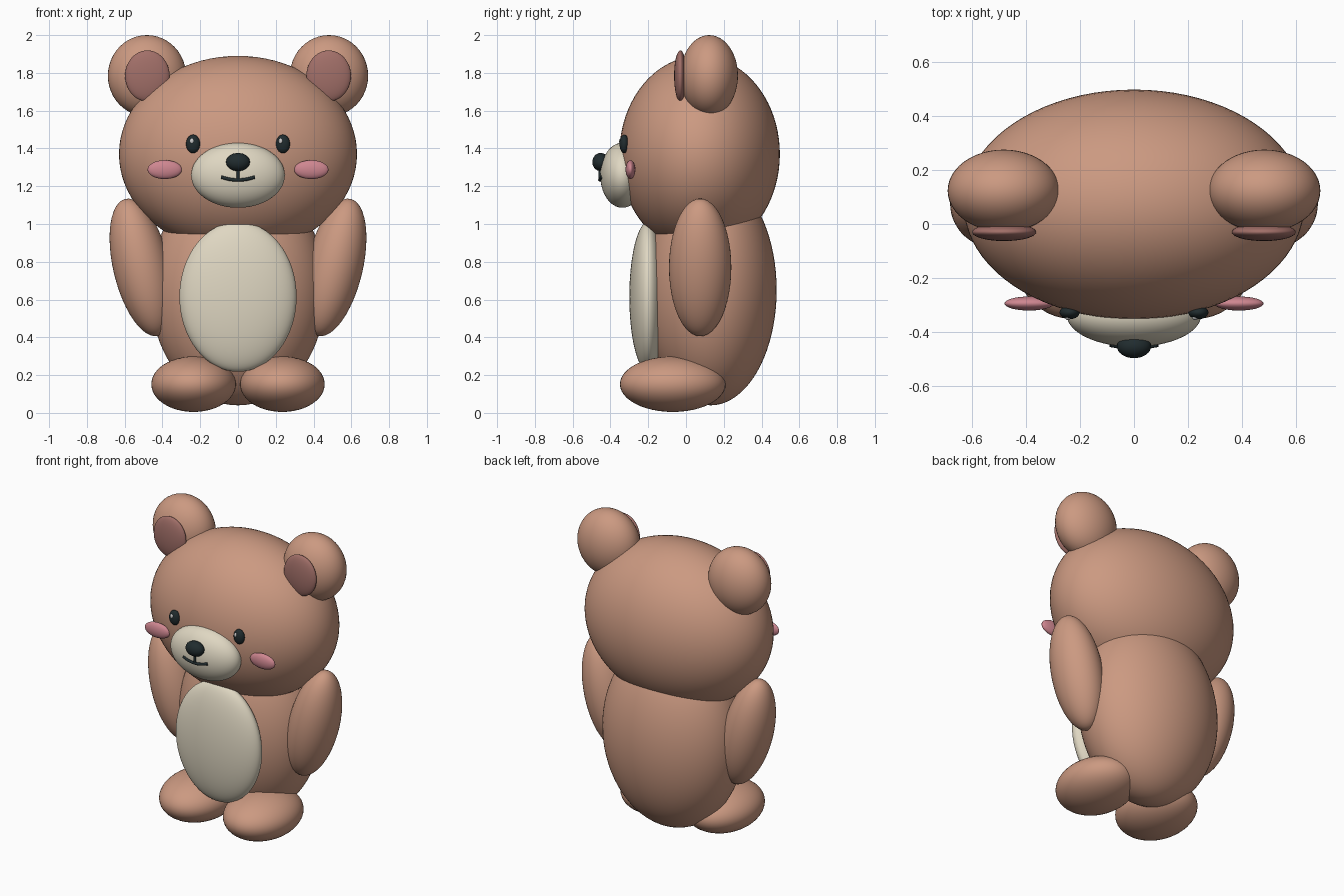
import bpy
from math import radians

if "Cube" in bpy.data.objects:
    bpy.data.objects.remove(bpy.data.objects["Cube"])


def material(name, rgb):
    m = bpy.data.materials.new(name)
    m.diffuse_color = (*rgb, 1)
    m.use_nodes = True
    m.node_tree.nodes["Principled BSDF"].inputs["Base Color"].default_value = m.diffuse_color
    return m


FUR = material("fur", (0.60, 0.32, 0.22))
INNER = material("inner_ear", (0.36, 0.16, 0.14))
CREAM = material("cream", (0.74, 0.68, 0.54))
DARK = material("dark", (0.015, 0.025, 0.028))
PINK = material("pink", (0.62, 0.24, 0.28))
WHITE = material("white", (0.95, 0.95, 0.95))


def ellipsoid(name, loc, radii, mat, tilt=0.0, seg=64):
    """Smooth ellipsoid, tilted sideways about y."""
    bpy.ops.mesh.primitive_uv_sphere_add(segments=seg, ring_count=seg // 2, radius=1,
                                         location=loc, rotation=(0, radians(tilt), 0))
    ob = bpy.context.object
    ob.name = name
    ob.scale = radii
    ob.data.materials.append(mat)
    bpy.ops.object.shade_smooth()
    return ob


def pair(name, loc, radii, mat, tilt=0.0, seg=48):
    """Left and right copies mirrored across x = 0."""
    for side, s in (("left", -1), ("right", 1)):
        ellipsoid(f"{name}_{side}", (s * loc[0], loc[1], loc[2]), radii, mat, s * tilt, seg)


def tube(name, points, radius, mat):
    """Round smooth stroke through a few points."""
    cu = bpy.data.curves.new(name, 'CURVE')
    cu.dimensions = '3D'
    cu.bevel_depth = radius
    cu.bevel_resolution = 3
    cu.use_fill_caps = True
    sp = cu.splines.new('BEZIER')
    sp.bezier_points.add(len(points) - 1)
    for bp, p in zip(sp.bezier_points, points):
        bp.co = p
        bp.handle_left_type = bp.handle_right_type = 'AUTO'
    cu.materials.append(mat)
    ob = bpy.data.objects.new(name, cu)
    bpy.context.collection.objects.link(ob)
    return ob


# Head, body and belly patch
ellipsoid("head", (0, 0.072, 1.37), (0.63, 0.425, 0.52), FUR, seg=80)
ellipsoid("body", (0, 0.13, 0.65), (0.465, 0.35, 0.61), FUR, seg=80)
ellipsoid("belly_patch", (0, -0.20, 0.615), (0.31, 0.10, 0.397), CREAM)

# Limbs
pair("arm", (0.51, 0.075, 0.77), (0.15, 0.165, 0.373), FUR, tilt=13.5)
pair("foot", (0.235, -0.07, 0.152), (0.224, 0.28, 0.147), FUR)

# Ears
pair("ear", (0.482, 0.123, 1.785), (0.207, 0.152, 0.215), FUR)
pair("inner_ear", (0.48, -0.03, 1.784), (0.118, 0.033, 0.135), INNER)

# Face
ellipsoid("muzzle", (0, -0.337, 1.258), (0.248, 0.117, 0.172), CREAM)
ellipsoid("nose", (0, -0.452, 1.328), (0.063, 0.044, 0.048), DARK, seg=32)
pair("eye", (0.238, -0.327, 1.424), (0.037, 0.025, 0.049), DARK, seg=32)
pair("cheek", (0.388, -0.294, 1.288), (0.091, 0.026, 0.05), PINK, seg=32)
for side, x in (("left", -0.244), ("right", 0.226)):
    ellipsoid(f"eye_glint_{side}", (x, -0.347, 1.439), (0.011, 0.008, 0.014), WHITE, seg=16)

# Mouth
tube("mouth_line", [(-0.088, -0.446, 1.248), (-0.045, -0.453, 1.237), (0, -0.456, 1.233),
                    (0.045, -0.453, 1.237), (0.088, -0.446, 1.248)], 0.009, DARK)
tube("lip_line", [(0, -0.456, 1.30), (0, -0.456, 1.235)], 0.008, DARK)
